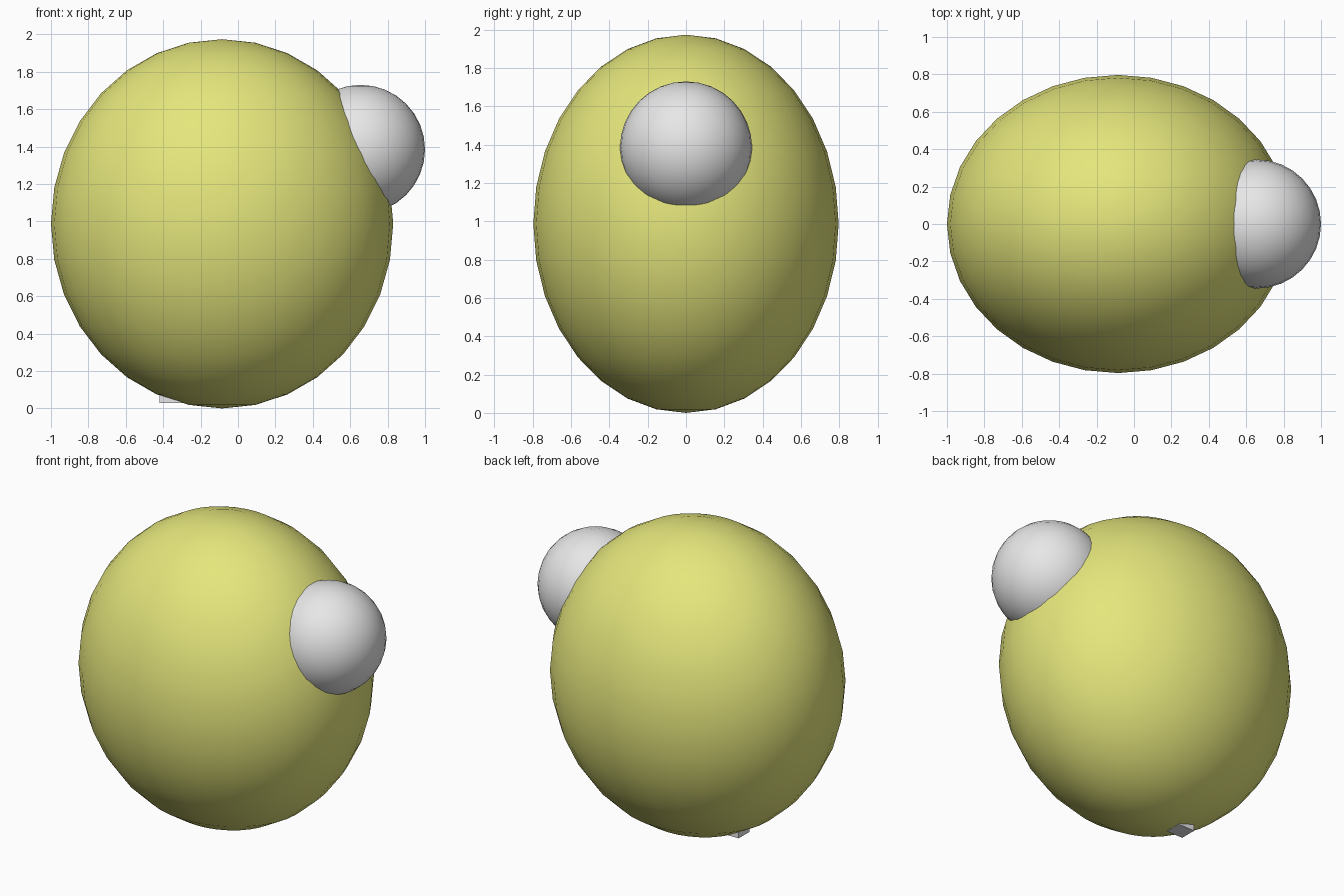
import bpy

if "Cube" in bpy.data.objects:
    bpy.data.objects.remove(bpy.data.objects["Cube"])


def material(name, colour):
    m = bpy.data.materials.new(name)
    m.diffuse_color = (*colour, 1.0)
    m.use_nodes = True
    m.node_tree.nodes["Principled BSDF"].inputs["Base Color"].default_value = m.diffuse_color
    return m


yellow = material("dull_yellow", (0.78, 0.79, 0.2))
white = material("pale_grey", (0.8, 0.8, 0.8))


def ellipsoid(name, centre, radii, mat):
    bpy.ops.mesh.primitive_uv_sphere_add(segments=32, ring_count=16, radius=1, location=centre)
    ob = bpy.context.object
    ob.name = name
    ob.scale = radii
    bpy.ops.object.transform_apply(location=False, rotation=False, scale=True)
    bpy.ops.object.shade_smooth()
    ob.data.materials.append(mat)
    return ob


# Large egg-shaped body
ellipsoid("body", (-0.085, 0, 0.987), (0.915, 0.797, 0.987), yellow)

# Ball set into the upper right side
ellipsoid("ball", (0.655, 0, 1.385), (0.345, 0.345, 0.345), white)

# Small block poking out of the underside
bpy.ops.mesh.primitive_cube_add(size=1, location=(-0.36, 0, 0.09))
block = bpy.context.object
block.name = "bottom_block"
block.scale = (0.12, 0.11, 0.12)
bpy.ops.object.transform_apply(location=False, rotation=False, scale=True)
block.data.materials.append(white)
